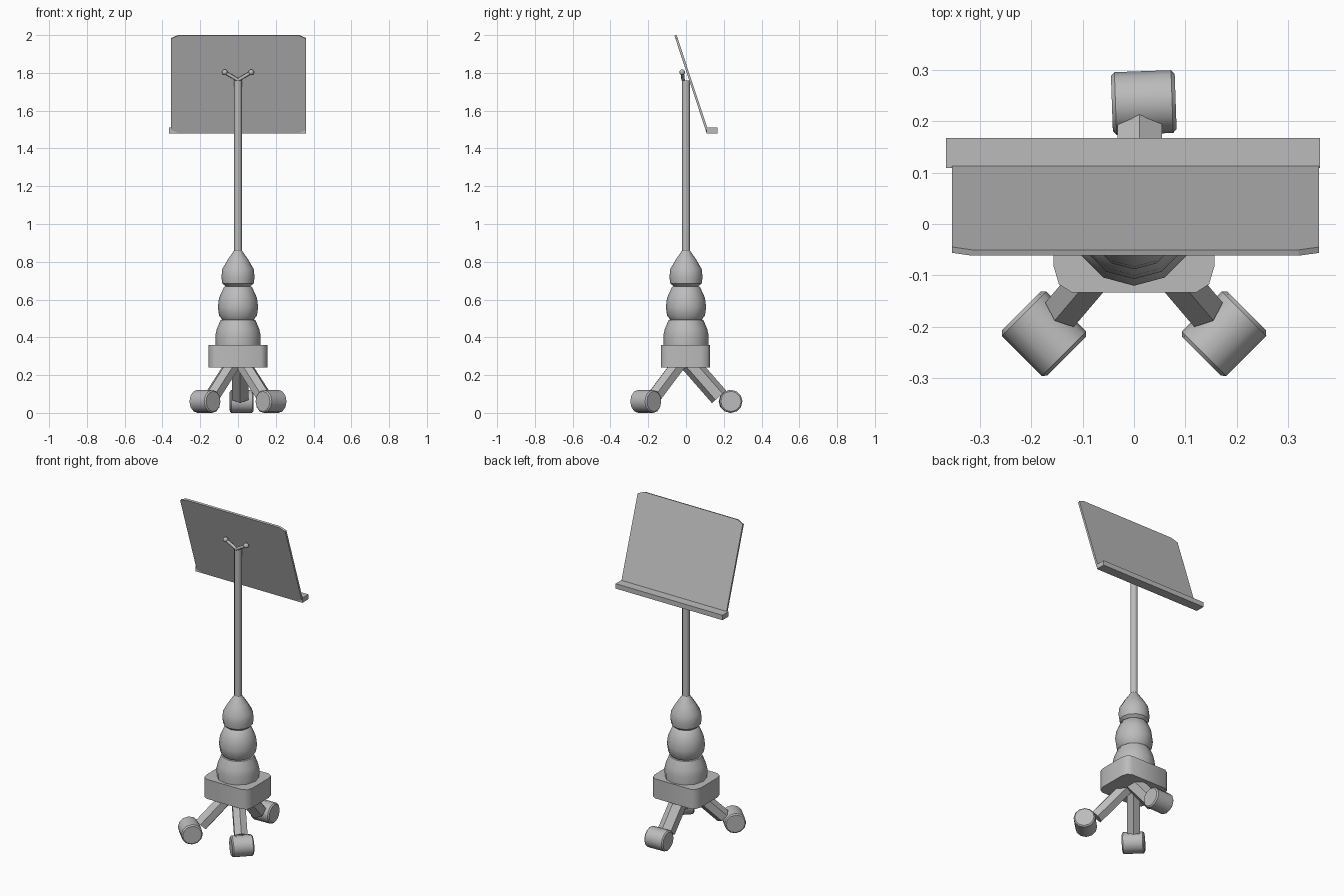
import bpy, bmesh, math
from mathutils import Vector, Matrix

cube = bpy.data.objects.get("Cube")
if cube:
    bpy.data.objects.remove(cube, do_unlink=True)

grey = bpy.data.materials.new("plain grey")
grey.use_nodes = True
colour = (0.5, 0.5, 0.5, 1)
grey.diffuse_color = colour
grey.node_tree.nodes["Principled BSDF"].inputs["Base Color"].default_value = colour


def finish(name, bm, smooth=None):
    """Turn a bmesh into an object, optionally smooth below an angle."""
    bmesh.ops.recalc_face_normals(bm, faces=bm.faces)
    mesh = bpy.data.meshes.new(name)
    bm.to_mesh(mesh)
    bm.free()
    mesh.materials.append(grey)
    obj = bpy.data.objects.new(name, mesh)
    bpy.context.collection.objects.link(obj)
    if smooth:
        bpy.ops.object.select_all(action='DESELECT')
        obj.select_set(True)
        bpy.context.view_layer.objects.active = obj
        bpy.ops.object.shade_smooth_by_angle(angle=math.radians(smooth))
    return obj


def rod(name, start, end, radius, sides, turn=0, smooth=None, bevel=0):
    """Prism between two points, with optional softened rims."""
    a, b = Vector(start), Vector(end)
    axis = b - a
    matrix = (Matrix.Translation((a + b) / 2)
              @ axis.to_track_quat('Z', 'Y').to_matrix().to_4x4()
              @ Matrix.Rotation(turn, 4, 'Z'))
    bm = bmesh.new()
    bmesh.ops.create_cone(bm, cap_ends=True, segments=sides, radius1=radius,
                          radius2=radius, depth=axis.length, matrix=matrix)
    if bevel:
        rims = [e for e in bm.edges if any(len(f.verts) > 4 for f in e.link_faces)]
        bmesh.ops.bevel(bm, geom=rims, offset=bevel, segments=1, affect='EDGES')
    return finish(name, bm, smooth)


def lathe(name, profile, sides):
    """Turned part from (radius, height) points, capped at both ends."""
    bm = bmesh.new()
    rings = [[bm.verts.new((r * math.cos(i * math.tau / sides),
                            r * math.sin(i * math.tau / sides), z))
              for i in range(sides)] for r, z in profile]
    for low, high in zip(rings, rings[1:]):
        for i in range(sides):
            j = (i + 1) % sides
            bm.faces.new((low[i], low[j], high[j], high[i]))
    bm.faces.new(rings[0])
    bm.faces.new(rings[-1])
    return finish(name, bm, 40)


def slab(name, outline, depth, matrix, smooth=None):
    """Extrude a flat outline along local z, then place it."""
    bm = bmesh.new()
    face = bm.faces.new([bm.verts.new((x, y, 0)) for x, y in outline])
    new = bmesh.ops.extrude_face_region(bm, geom=[face])["geom"]
    moved = [v for v in new if isinstance(v, bmesh.types.BMVert)]
    bmesh.ops.translate(bm, verts=moved, vec=(0, 0, depth))
    bm.transform(matrix)
    return finish(name, bm, smooth)


def clipped(w, h, cx, cy):
    """Rectangle outline with clipped corners."""
    return [(w - cx, -h), (w, cy - h), (w, h - cy), (w - cx, h),
            (cx - w, h), (-w, h - cy), (-w, cy - h), (cx - w, -h)]


# Music board, leaning so its foot is at the back
top, foot = Vector((0.003, -0.056, 2.0)), Vector((0.003, 0.115, 1.483))
up = (top - foot).normalized()
across = Vector((1, 0, 0))
normal = across.cross(up)
place = Matrix((across, up, normal)).transposed().to_4x4()
place.translation = (top + foot) / 2 - normal * 0.006
slab("music_board", clipped(0.357, (top - foot).length / 2, 0.04, 0.018), 0.012, place)

# Page ledge
bm = bmesh.new()
bmesh.ops.create_cube(bm, size=1, matrix=Matrix.Translation((-0.002, 0.138, 1.495))
                      @ Matrix.Diagonal((0.726, 0.058, 0.03, 1)))
finish("page_ledge", bm)

# Pole and fork behind the board
rod("pole", (0, 0, 0.82), (0, 0, 1.76), 0.021, 12, smooth=40)
for side, name in ((1, "left"), (-1, "right")):
    tip = (side * 0.07, -0.02, 1.803)
    rod("fork_arm_" + name, (0, -0.015, 1.762), tip, 0.009, 8, smooth=50)
    bm = bmesh.new()
    bmesh.ops.create_uvsphere(bm, u_segments=12, v_segments=8, radius=0.015,
                              matrix=Matrix.Translation(tip))
    finish("fork_knob_" + name, bm, 60)

# Turned beads
lathe("upper_bead", [(0.06, 0.665), (0.083, 0.685), (0.088, 0.72), (0.083, 0.762),
                     (0.055, 0.81), (0.021, 0.86)], 12)
lathe("middle_bead", [(0.08, 0.49), (0.1, 0.515), (0.107, 0.56), (0.1, 0.61),
                      (0.075, 0.665), (0.05, 0.68)], 12)
lathe("lower_bead", [(0.118, 0.35), (0.12, 0.41), (0.112, 0.445),
                     (0.092, 0.492), (0.06, 0.5)], 12)

# Base block with soft corners
w, h = 0.156, 0.13
corner = [(w, h - 0.05), (w - 0.01, h - 0.016), (w - 0.035, h)]
outline = (corner + [(-x, y) for x, y in reversed(corner)]
           + [(-x, -y) for x, y in corner] + [(x, -y) for x, y in reversed(corner)])
slab("base_block", outline, 0.12, Matrix.Translation((0, -0.003, 0.24)), 50)

# Legs and barrel feet: name, leg top, leg end, radius, foot centre, foot axis angle
legs = (
    ("front_left", (0.02, -0.03, 0.27), (0.135, -0.165, 0.09), 0.042, (0.175, -0.213), 45),
    ("front_right", (-0.02, -0.03, 0.27), (-0.135, -0.165, 0.09), 0.042, (-0.175, -0.213), 135),
    ("back", (0.011, 0.02, 0.262), (0.011, 0.175, 0.085), 0.05, (0.019, 0.236), 2),
)
for name, start, end, radius, (x, y), angle in legs:
    rod(name + "_leg", start, end, radius, 6)
    centre = Vector((x, y, 0.061))
    half = Vector((math.cos(math.radians(angle)), math.sin(math.radians(angle)), 0)) * 0.062
    rod(name + "_foot", centre - half, centre + half, 0.061, 12, smooth=40, bevel=0.007)
